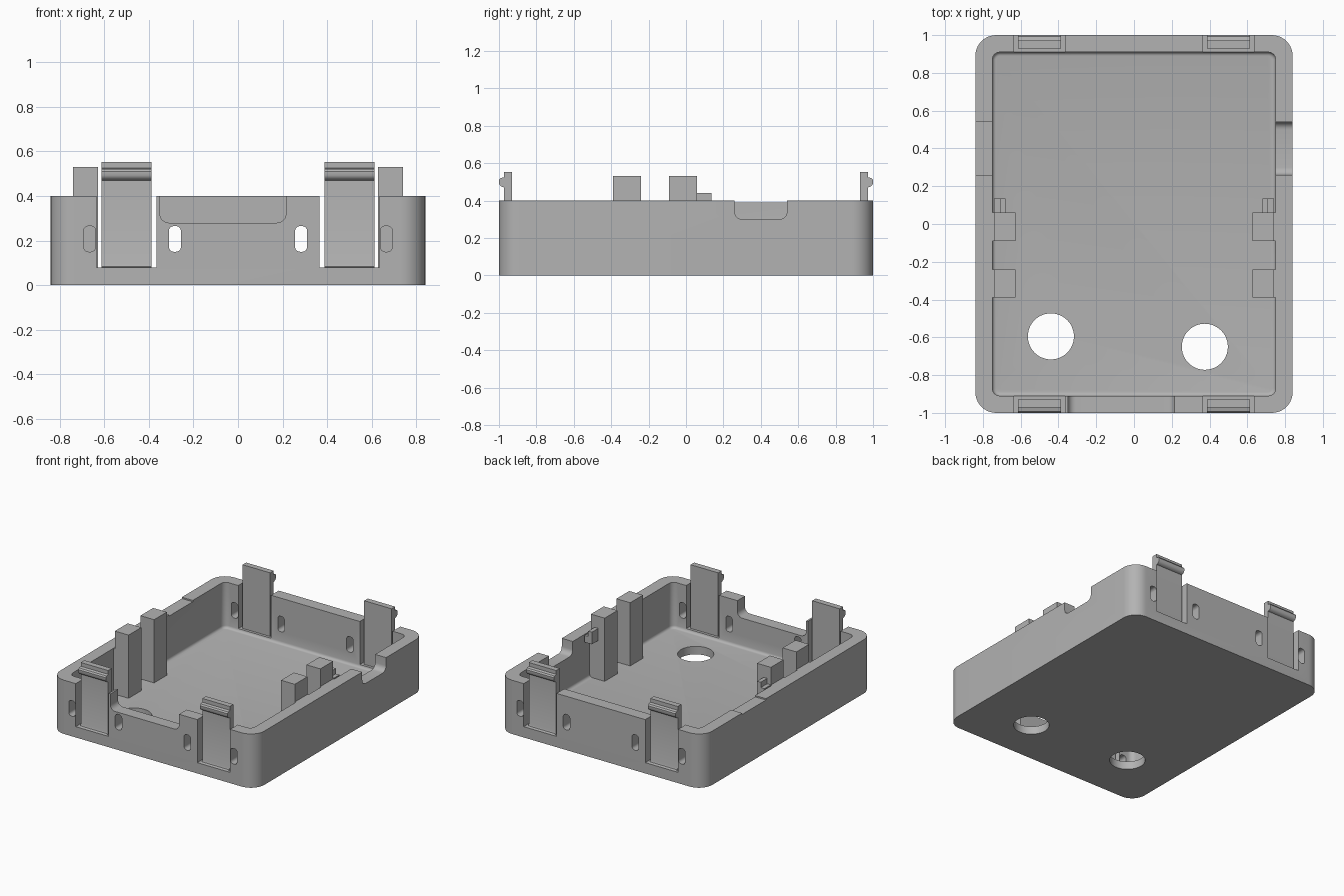
import bpy, bmesh, math
from mathutils import Vector

if "Cube" in bpy.data.objects:
    bpy.data.objects.remove(bpy.data.objects["Cube"], do_unlink=True)

grey = bpy.data.materials.new("plain grey")
grey.use_nodes = True
grey.diffuse_color = (0.45, 0.45, 0.45, 1)
grey.node_tree.nodes["Principled BSDF"].inputs["Base Color"].default_value = grey.diffuse_color


def loft(name, rings):
    """Closed solid skinned through rings that have equal point counts."""
    bm = bmesh.new()
    loops = [[bm.verts.new(p) for p in ring] for ring in rings]
    n = len(loops[0])
    for a, b in zip(loops, loops[1:]):
        for i in range(n):
            j = (i + 1) % n
            bm.faces.new((a[i], a[j], b[j], b[i]))
    bm.faces.new(loops[0][::-1])
    bm.faces.new(loops[-1])
    bmesh.ops.recalc_face_normals(bm, faces=bm.faces)
    mesh = bpy.data.meshes.new(name)
    bm.to_mesh(mesh)
    bm.free()
    mesh.materials.append(grey)
    ob = bpy.data.objects.new(name, mesh)
    bpy.context.collection.objects.link(ob)
    return ob


def prism(name, outline, axis, lo, hi):
    """Extrude a 2D outline along the x, y or z axis."""
    place = {"x": lambda a, b, t: Vector((t, a, b)),
             "y": lambda a, b, t: Vector((a, t, b)),
             "z": lambda a, b, t: Vector((a, b, t))}[axis]
    return loft(name, [[place(a, b, t) for a, b in outline] for t in (lo, hi)])


def rounded(x0, x1, y0, y1, r, steps=6):
    """Rounded rectangle outline, counter-clockwise."""
    pts = []
    corners = ((x1 - r, y1 - r), (x0 + r, y1 - r), (x0 + r, y0 + r), (x1 - r, y0 + r))
    for k, (cx, cy) in enumerate(corners):
        for i in range(steps + 1):
            a = math.pi / 2 * (k + i / steps)
            pts.append((cx + r * math.cos(a), cy + r * math.sin(a)))
    return pts


def circle(cx, cy, r, n=48):
    return [(cx + r * math.cos(math.tau * i / n), cy + r * math.sin(math.tau * i / n))
            for i in range(n)]


def box(name, x0, x1, y0, y1, z0, z1):
    return prism(name, [(x0, y0), (x1, y0), (x1, y1), (x0, y1)], "z", z0, z1)


def cut(target, cutter):
    cutter.hide_render = True
    mod = target.modifiers.new("cut", "BOOLEAN")
    mod.operation, mod.solver, mod.object = "DIFFERENCE", "EXACT", cutter
    bpy.context.view_layer.objects.active = target
    bpy.ops.object.modifier_apply(modifier=mod.name)
    bpy.data.objects.remove(cutter, do_unlink=True)


W, D, H = 0.84, 1.0, 0.4      # outer half width, half depth, wall height
IW, ID = 0.75, 0.91           # inner half width and half depth
FLOOR, FILLET, LEDGE = 0.06, 0.02, 0.08

# Tray shell, hollowed by a cavity with a filleted floor edge
tray = prism("tray", rounded(-W, W, -D, D, 0.11, 10), "z", 0, H)
rings = []
for i in range(5):
    a = math.pi / 2 * i / 4
    inset, z = FILLET * (1 - math.sin(a)), FLOOR + FILLET * (1 - math.cos(a))
    rings.append([Vector((x, y, z)) for x, y in
                  rounded(-IW + inset, IW - inset, -ID + inset, ID - inset, 0.04 - inset)])
rings.append([Vector((p.x, p.y, 0.6)) for p in rings[-1]])
cut(tray, loft("cavity", rings))

# Floor holes
for x, y in ((-0.44, -0.595), (0.375, -0.65)):
    cut(tray, prism("floor_hole", circle(x, y, 0.122), "z", -0.1, 0.2))

# Clip openings and small round-ended vents in the front and back walls
for side in (-1, 1):
    lo, hi = sorted((side * 0.89, side * 1.1))
    for x in (-0.5, 0.5):
        cut(tray, box("clip_opening", x - 0.135, x + 0.135, lo, hi, LEDGE, 0.6))
    for x in (-0.665, -0.283, 0.283, 0.665):
        cut(tray, prism("vent", rounded(x - 0.027, x + 0.027, 0.15, 0.265, 0.022), "y", lo, hi))

# Cable notches in the rim: wide front one, right one, and a shallow left dip
cut(tray, prism("front_notch", rounded(-0.35, 0.215, 0.28, 0.6, 0.04), "y", -1.1, -0.85))
cut(tray, prism("side_notch", rounded(0.26, 0.54, 0.3, 0.6, 0.04), "x", 0.7, 0.95))
cut(tray, box("side_dip", -0.95, -0.7, 0.26, 0.54, 0.39, 0.6))

parts = [tray]

# Snap clips: upright plate, flared foot and rounded hook, facing outward
clip_profile = [(0.93, 0.07), (0.99, 0.07), (0.99, LEDGE), (0.976, 0.083), (0.972, 0.095),
                (0.972, 0.47), (0.982, 0.472), (0.994, 0.48), (1.0, 0.492), (1.0, 0.51),
                (0.992, 0.52), (0.972, 0.525), (0.972, 0.553), (0.93, 0.553)]
for side, where in ((-1, "front"), (1, "back")):
    outline = [(side * y, z) for y, z in clip_profile]
    for x, hand in ((-0.5, "right"), (0.5, "left")):
        parts.append(prism(f"{where}_{hand}_clip", outline, "x", x - 0.113, x + 0.113))

# Support posts and stepped pegs along both side walls
for side, hand in ((-1, "right"), (1, "left")):
    def wall_box(name, inner, outer, y0, y1, z0, z1):
        lo, hi = sorted((side * inner, side * outer))
        parts.append(box(f"{hand}_{name}", lo, hi, y0, y1, z0, z1))
    for y, name in ((-0.315, "front_post"), (-0.015, "rear_post")):
        wall_box(name, 0.627, 0.74, y - 0.075, y + 0.075, FLOOR - 0.01, 0.53)
        wall_box(name + "_web", 0.735, IW + 0.01, y - 0.075, y + 0.075, FLOOR - 0.01, H - 0.002)
    wall_box("peg", 0.68, 0.71, 0.05, 0.135, 0.35, 0.44)
    wall_box("peg_base", 0.7, 0.74, 0.05, 0.135, 0.35, 0.4)

# Smooth the rounded surfaces, keep hard edges
bpy.ops.object.select_all(action="DESELECT")
for ob in parts:
    ob.select_set(True)
bpy.context.view_layer.objects.active = tray
bpy.ops.object.shade_smooth_by_angle(angle=math.radians(30))
